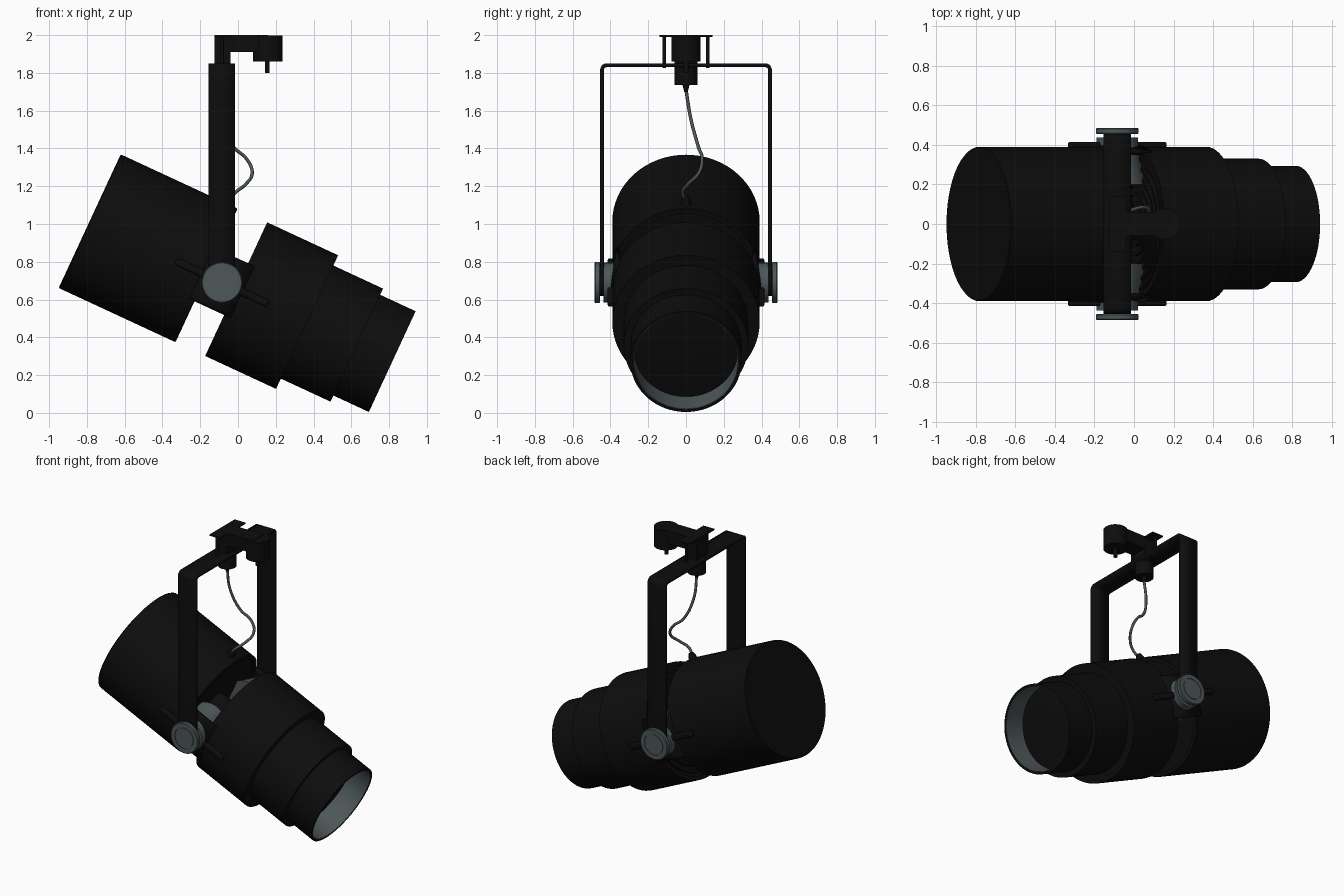
import bpy, bmesh, math
from mathutils import Matrix, Vector

if "Cube" in bpy.data.objects:
    bpy.data.objects.remove(bpy.data.objects["Cube"])

PIVOT = Vector((-0.085, 0, 0.69))
TILT = Matrix.Translation(PIVOT) @ Matrix.Rotation(math.radians(24.9), 4, 'Y')
UP = Matrix.Rotation(-math.pi / 2, 4, 'Y')      # lathe axis x -> z


def material(name, rgb):
    m = bpy.data.materials.new(name)
    m.diffuse_color = (*rgb, 1)
    m.use_nodes = True
    m.node_tree.nodes["Principled BSDF"].inputs["Base Color"].default_value = m.diffuse_color
    return m


BLACK = material("black_paint", (0.004, 0.004, 0.004))
GREY = material("grey_metal", (0.075, 0.095, 0.1))


def finish(name, bm, mat, matrix, bevel=0):
    bmesh.ops.remove_doubles(bm, verts=bm.verts, dist=1e-5)
    me = bpy.data.meshes.new(name)
    bm.to_mesh(me)
    bm.free()
    me.transform(matrix)
    ob = bpy.data.objects.new(name, me)
    bpy.context.collection.objects.link(ob)
    me.materials.append(mat)
    if bevel:
        b = ob.modifiers.new("bevel", 'BEVEL')
        b.width, b.segments = bevel, 3
    bpy.ops.object.select_all(action='DESELECT')
    ob.select_set(True)
    bpy.context.view_layer.objects.active = ob
    bpy.ops.object.shade_smooth_by_angle(angle=math.radians(35))
    return ob


def lathe(name, profile, mat, matrix, start=0.0, sweep=2 * math.pi, n=64):
    """Spin (axial, radius) points about local x."""
    bm = bmesh.new()
    rings = []
    for i in range(n + 1):
        a = start + sweep * i / n
        rings.append([bm.verts.new((t, r * math.cos(a), r * math.sin(a))) for t, r in profile])
    for A, B in zip(rings, rings[1:]):
        for j in range(len(profile) - 1):
            bm.faces.new((A[j], A[j + 1], B[j + 1], B[j]))
    bmesh.ops.remove_doubles(bm, verts=bm.verts, dist=1e-5)
    bmesh.ops.recalc_face_normals(bm, faces=bm.faces)
    return finish(name, bm, mat, matrix)


def rod(name, t0, t1, r, mat, matrix, n=48):
    return lathe(name, [(t0, 0), (t0, r), (t1, r), (t1, 0)], mat, matrix, n=n)


def box(name, lo, hi, mat, matrix=Matrix(), bevel=0):
    lo, hi = Vector(lo), Vector(hi)
    bm = bmesh.new()
    bmesh.ops.create_cube(bm, size=1)
    for v in bm.verts:
        v.co = (lo + hi) / 2 + Vector(a * b for a, b in zip(v.co, hi - lo))
    return finish(name, bm, mat, matrix, bevel)


# Rear lamp housing
lathe("rear_housing", [(-0.772, 0), (-0.772, 0.385), (-0.767, 0.39), (-0.095, 0.39),
                       (-0.09, 0.385), (-0.09, 0.36), (-0.11, 0.36), (-0.11, 0)], BLACK, TILT)

# Front barrel: ribbed rear face, then three telescoping steps
ribs = [(0.11, 0)]
for k in range(6):
    r = 0.10 + 0.045 * k
    ribs += [(0.11, r), (0.088, r), (0.088, r + 0.014), (0.11, r + 0.014)]
lathe("front_barrel", ribs + [(0.11, 0.365), (0.083, 0.365), (0.083, 0.39), (0.497, 0.39),
                              (0.497, 0.33), (0.787, 0.33), (0.787, 0.294), (0.994, 0.294),
                              (0.994, 0.28), (0.84, 0.28), (0.84, 0)], BLACK, TILT)
lathe("barrel_lining", [(0.993, 0.279), (0.841, 0.279), (0.841, 0.276), (0.993, 0.276),
                        (0.993, 0.279)], GREY, TILT)
lathe("lens", [(0.842, 0.274), (0.85, 0.2), (0.855, 0.1), (0.857, 0)], BLACK, TILT)
rod("joint_core", -0.12, 0.12, 0.08, BLACK, TILT)

# Side joints, mirrored on both sides
for side, s in (("front", -1), ("back", 1)):
    plate = lathe(f"{side}_joint_plate", [(-0.12, 0.388), (0.12, 0.388)], BLACK, TILT,
                  (0 if s > 0 else math.pi) - 0.39, 0.78, n=16)
    sol = plate.modifiers.new("thickness", 'SOLIDIFY')
    sol.thickness, sol.offset = 0.02, 0
    y0, y1 = sorted((s * 0.375, s * 0.415))
    box(f"{side}_joint_bar", (-0.27, y0, -0.02), (0.27, y1, 0.02), BLACK, TILT, 0.012)
    out = Matrix.Translation(PIVOT) @ Matrix.Rotation(s * math.pi / 2, 4, 'Z')
    lathe(f"{side}_joint_cone", [(0.2, 0), (0.2, 0.145), (0.37, 0.105), (0.436, 0.105),
                                 (0.436, 0)], GREY, out)
    lathe(f"{side}_tilt_knob", [(0.454, 0), (0.454, 0.103), (0.459, 0.108), (0.48, 0.108),
                                (0.485, 0.103), (0.485, 0.074), (0.48, 0.074), (0.48, 0.07),
                                (0.485, 0.07), (0.485, 0)], GREY, out)

# Yoke: bent flat strip with rounded corners and rounded lower ends
half = [(0.455, 0.69), (0.455, 1.815)]
half += [(0.42 + 0.035 * math.cos(a), 1.815 + 0.035 * math.sin(a))
         for a in (math.radians(d) for d in (18, 36, 54, 72, 90))]
path = half + [(-y, z) for y, z in reversed(half)]
bm = bmesh.new()
rows = [[bm.verts.new((x, y, z)) for x in (-0.155, -0.015)] for y, z in path]
for a, b in zip(rows, rows[1:]):
    bm.faces.new((a[0], a[1], b[1], b[0]))
for row, sgn in ((rows[0], 1), (rows[-1], -1)):
    arc = [bm.verts.new((PIVOT.x + 0.07 * math.cos(a), sgn * 0.455, 0.69 - 0.07 * math.sin(a)))
           for a in (math.pi * i / 12 for i in range(1, 12))]
    bm.faces.new([row[0], row[1]] + arc)
bmesh.ops.recalc_face_normals(bm, faces=bm.faces)
for f in bm.faces:      # make the top face point up so the strip thickens inward
    if abs(f.normal.z) > 0.9:
        flip = f.normal.z < 0
if flip:
    bmesh.ops.reverse_faces(bm, faces=bm.faces)
yoke = finish("yoke", bm, BLACK, Matrix())
sol = yoke.modifiers.new("thickness", 'SOLIDIFY')
sol.thickness, sol.offset = 0.02, -1

# Track adapter on top of the yoke
at = lambda x, y=0: Matrix.Translation((x, y, 0)) @ UP
box("mount_plate", (-0.125, -0.14, 1.99), (-0.04, 0.14, 2.0), BLACK)
box("adapter_arm", (-0.125, -0.06, 1.91), (0.16, 0.06, 2.0), BLACK)
box("adapter_post", (-0.125, -0.06, 1.84), (-0.04, 0.06, 1.92), BLACK)
rod("adapter_drum", 1.86, 1.998, 0.078, BLACK, at(0.157))
rod("adapter_pin", 1.8, 1.87, 0.013, BLACK, at(0.155), 16)
for y in (-0.115, 0.115):
    rod("mount_bolt", 1.825, 1.995, 0.01, BLACK, at(-0.085, y), 16)
lathe("cable_plug", [(1.69, 0), (1.70, 0.01), (1.735, 0.018), (1.735, 0.06), (1.85, 0.06),
                     (1.85, 0)], BLACK, at(-0.085))

# Power cable and its socket on the rear housing
cu = bpy.data.curves.new("power_cable", 'CURVE')
cu.dimensions, cu.bevel_depth, cu.bevel_resolution, cu.resolution_u = '3D', 0.009, 3, 10
pts = [(-0.085, 0, 1.71), (-0.08, 0.025, 1.56), (-0.025, 0.065, 1.41), (0.045, 0.085, 1.345),
       (0.075, 0.07, 1.275), (0.04, 0.01, 1.21), (-0.01, -0.018, 1.17), (-0.055, 0, 1.12)]
sp = cu.splines.new('BEZIER')
sp.bezier_points.add(len(pts) - 1)
for p, co in zip(sp.bezier_points, pts):
    p.co = co
    p.handle_left_type = p.handle_right_type = 'AUTO'
cu.materials.append(GREY)
bpy.context.collection.objects.link(bpy.data.objects.new("power_cable", cu))
lathe("cable_socket", [(0.37, 0), (0.37, 0.03), (0.41, 0.026), (0.435, 0.015), (0.435, 0)],
      BLACK, TILT @ Matrix.Translation((-0.15, 0, 0)) @ UP, n=24)
